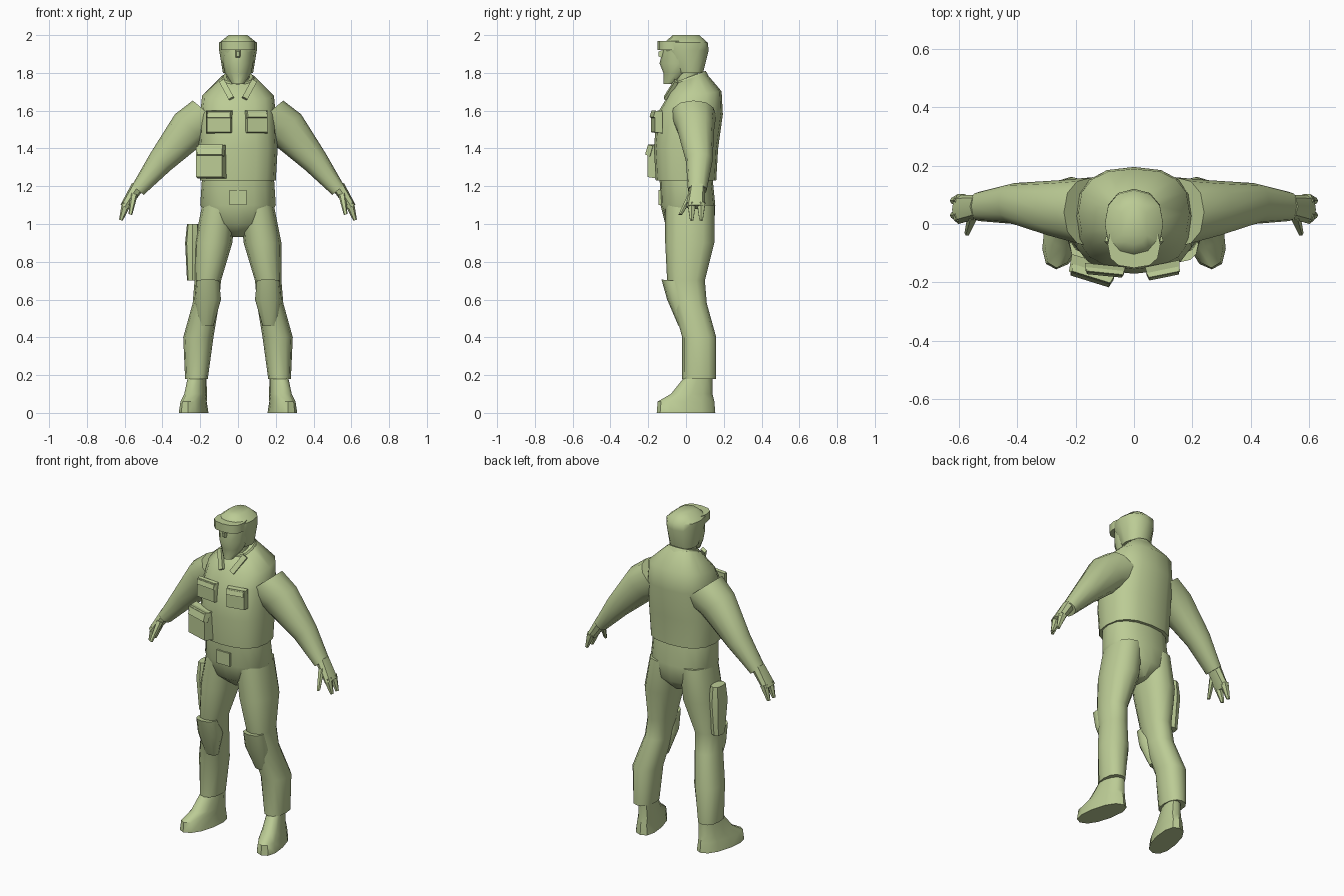
import bpy, bmesh, math
from mathutils import Vector, Euler

cube = bpy.data.objects.get("Cube")
if cube:
    bpy.data.objects.remove(cube)

olive = bpy.data.materials.new("light_olive")
olive.use_nodes = True
olive.diffuse_color = (.5, .6, .3, 1)
shader = olive.node_tree.nodes["Principled BSDF"]
shader.inputs["Base Color"].default_value = olive.diffuse_color


def finish(name, bm, crease):
    bmesh.ops.recalc_face_normals(bm, faces=bm.faces)
    mesh = bpy.data.meshes.new(name)
    bm.to_mesh(mesh)
    bm.free()
    mesh.materials.append(olive)
    obj = bpy.data.objects.new(name, mesh)
    bpy.context.collection.objects.link(obj)
    bpy.ops.object.select_all(action='DESELECT')
    obj.select_set(True)
    bpy.context.view_layer.objects.active = obj
    bpy.ops.object.shade_smooth_by_angle(angle=math.radians(crease))


def ring(z, wide, deep=None, x=0, y=0, pitch=0):
    """One cross-section: centre, half width, half depth and forward tilt."""
    return Vector((x, y, z)), wide, deep or wide, pitch


def loft(name, *rings, sides=12, power=2.3, side=1, roll=0, toe_out=0, crease=45):
    """Skin rounded-square rings into a closed body; side=-1 mirrors it."""
    bm = bmesh.new()
    loops = []
    for centre, wide, deep, pitch in rings:
        turn = Euler((pitch, roll, 0)).to_matrix()
        loop = []
        for i in range(sides):
            c = math.cos(math.tau * i / sides)
            s = math.sin(math.tau * i / sides)
            across = math.copysign(abs(c) ** (2 / power), c) * wide
            along = math.copysign(abs(s) ** (2 / power), s) * deep
            p = centre + turn @ Vector((across, along, 0))
            p.x = side * (p.x - toe_out * p.y)
            loop.append(bm.verts.new(p))
        loops.append(loop)
    for low, high in zip(loops, loops[1:]):
        for i in range(sides):
            bm.faces.new((low[i - 1], low[i], high[i], high[i - 1]))
    bm.faces.new(loops[0])
    bm.faces.new(loops[-1])
    finish(name, bm, crease)


def box(name, centre, size, turn=(0, 0, 0), taper=1):
    """Turned block whose front face is scaled by taper."""
    bm = bmesh.new()
    bmesh.ops.create_cube(bm, size=1)
    rotation = Euler(turn).to_matrix()
    for v in bm.verts:
        scale = taper if v.co.y < 0 else 1
        local = Vector((v.co.x * scale, v.co.y, v.co.z * scale)) * Vector(size).length
        local = Vector(a * b / Vector(size).length for a, b in zip(local, size))
        v.co = rotation @ local + Vector(centre)
    finish(name, bm, crease=35)


def pocket(name, x, z, wide, tall, deep, yaw):
    """Pouch on the jacket front with a sloping flap over its top."""
    front = -.155
    box(name, (x, front, z), (wide, deep, tall), (0, 0, yaw), taper=.9)
    box(name + "_flap", (x, front - deep / 3, z + tall / 3),
        (wide * .95, deep / 2, tall / 3), (-.3, 0, yaw), taper=.9)


# Jacket, seat and belt buckle
loft("jacket",
     ring(z=1.23, wide=.2, deep=.16),
     ring(z=1.4, wide=.21, deep=.17),
     ring(z=1.58, wide=.2, deep=.175, y=.02),
     ring(z=1.68, wide=.19, deep=.15, y=.04, pitch=.15),
     ring(z=1.77, wide=.09, y=.02, pitch=.35), sides=16, power=2.5)
loft("trouser_seat",
     ring(z=1.25, wide=.19, deep=.14),
     ring(z=1.1, wide=.2, deep=.145, y=.01),
     ring(z=1, wide=.15, deep=.13, y=.02),
     ring(z=.93, wide=.03, deep=.06, y=.03), sides=16)
box("belt_buckle", (0, -.13, 1.14), (.09, .03, .08))

# Neck, collar and head
loft("neck", ring(z=1.7, wide=.06, y=.01), ring(z=1.84, wide=.06))
loft("collar",
     ring(z=1.74, wide=.11, deep=.1, y=.03, pitch=.35),
     ring(z=1.78, wide=.08, deep=.09, y=.02, pitch=.35))
loft("masked_face",
     ring(z=1.74, wide=.03, y=-.09),
     ring(z=1.8, wide=.07, y=-.05),
     ring(z=1.85, wide=.08, deep=.1, y=-.04),
     ring(z=1.93, wide=.09, deep=.08, y=-.04), power=1.8)
loft("helmet",
     ring(z=1.8, wide=.08, deep=.07, y=.02),
     ring(z=1.92, wide=.1, deep=.12),
     ring(z=1.96, wide=.1, deep=.115),
     ring(z=2, wide=.05, deep=.07))
loft("goggles",
     ring(z=1.92, wide=.09, deep=.08, y=-.07),
     ring(z=1.97, wide=.09, deep=.08, y=-.07), power=2.6)
box("nose_bridge", (0, -.13, 1.9), (.03, .03, .05), taper=.5)

# Chest and waist pockets
pocket("right_chest_pocket", x=-.1, z=1.54, wide=.14, tall=.12, deep=.03, yaw=-.1)
pocket("left_chest_pocket", x=.1, z=1.54, wide=.12, tall=.12, deep=.04, yaw=.2)
pocket("waist_pouch", x=-.145, z=1.33, wide=.16, tall=.18, deep=.06, yaw=-.3)

# Holster on the right thigh only
loft("holster",
     ring(z=.7, wide=.03, deep=.04, x=-.24, y=.03),
     ring(z=.9, wide=.04, deep=.06, x=-.24, y=.03),
     ring(z=1, wide=.03, deep=.05, x=-.24, y=.03), sides=8, power=3, crease=30)

# Paired limbs
for label, side in (("left_", 1), ("right_", -1)):
    loft(label + "sleeve",
         ring(z=1.57, wide=.13, deep=.12, x=.14, y=.04),
         ring(z=1.51, wide=.11, deep=.1, x=.25, y=.05),
         ring(z=1.33, wide=.07, x=.41, y=.07),
         ring(z=1.18, wide=.04, deep=.05, x=.53, y=.06), side=side, roll=-.7)
    loft(label + "palm",
         ring(z=1.2, wide=.035, deep=.04, x=.53, y=.06),
         ring(z=1.09, wide=.025, deep=.05, x=.6, y=.05), sides=8, side=side, roll=-.5)
    # Two finger groups and a thumb
    for part, y in (("front_fingers", .03), ("rear_fingers", .08)):
        loft(label + part,
             ring(z=1.11, wide=.025, x=.59, y=y),
             ring(z=1.02, wide=.01, x=.62, y=y), sides=6, side=side, roll=-.3)
    loft(label + "thumb",
         ring(z=1.16, wide=.02, x=.55, y=.03),
         ring(z=1.05, wide=.01, x=.57, y=-.03), sides=6, side=side, roll=-.3)

    loft(label + "trouser_leg",
         ring(z=1.1, wide=.09, deep=.13, x=.1, y=.02),
         ring(z=.9, wide=.1, deep=.13, x=.13, y=.02),
         ring(z=.7, wide=.07, deep=.1, x=.16),
         ring(z=.58, wide=.07, deep=.09, x=.17, y=.02),
         ring(z=.4, wide=.08, deep=.09, x=.21, y=.07),
         ring(z=.18, wide=.06, deep=.09, x=.22, y=.07), side=side)
    loft(label + "knee_pad",
         ring(z=.46, wide=.04, deep=.03, x=.17, y=-.01),
         ring(z=.6, wide=.07, deep=.06, x=.16, y=-.04),
         ring(z=.7, wide=.06, x=.16, y=-.07, pitch=-.1), side=side, crease=40)
    # Boot with toes turned outward
    loft(label + "boot",
         ring(z=.2, wide=.045, deep=.07, x=.23, y=.07),
         ring(z=.1, wide=.055, deep=.11, x=.23, y=.03),
         ring(z=.06, wide=.06, deep=.15, x=.235),
         ring(z=0, wide=.07, deep=.155, x=.235), side=side, toe_out=.2)
    # Lapel beside the open neck
    box(label + "lapel", (side * .06, -.08, 1.71), (.03, .02, .12),
        (-.5, side * .5, 0))
